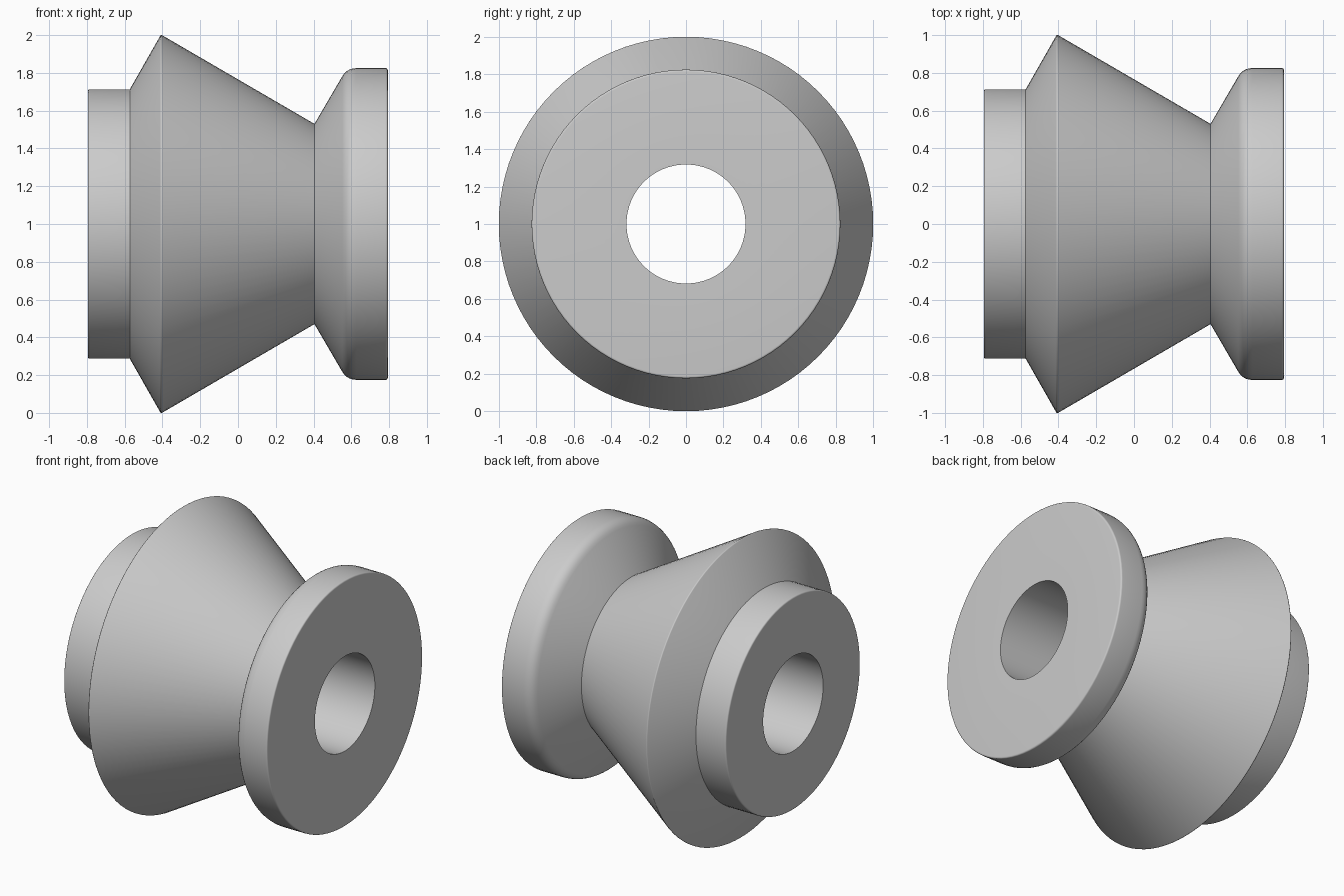
import bpy, bmesh, math
from mathutils import Vector, Matrix

cube = bpy.data.objects.get("Cube")
if cube:
    bpy.data.objects.remove(cube, do_unlink=True)

SEGMENTS = 96

# Plain grey material
grey = bpy.data.materials.new("plain_grey")
grey.use_nodes = True
colour = (0.6, 0.6, 0.6, 1)
grey.diffuse_color = colour
grey.node_tree.nodes["Principled BSDF"].inputs["Base Color"].default_value = colour

# Half section as (x, radius, corner rounding), from the bore outward and back
SECTION = [
    (-0.795, 0.318, 0), (-0.795, 0.713, 0.012), (-0.573, 0.713, 0),
    (-0.408, 1.003, 0.008), (0.405, 0.53, 0), (0.577, 0.825, 0.05),
    (0.793, 0.825, 0.012), (0.793, 0.318, 0),
]


def rounded(section, steps=5):
    """Replace each rounded corner with a short curve between its two edges."""
    points = []
    for i, (x, r, cut) in enumerate(section):
        corner = Vector((x, r))
        if not cut:
            points.append(corner)
            continue
        before = Vector(section[i - 1][:2])
        after = Vector(section[(i + 1) % len(section)][:2])
        a = corner + (before - corner).normalized() * cut
        b = corner + (after - corner).normalized() * cut
        for s in range(steps + 1):
            t = s / steps
            points.append(a * (1 - t) ** 2 + corner * 2 * t * (1 - t) + b * t ** 2)
    return points


def turned_part(name, section, material):
    """Turn a closed section around the x axis."""
    bm = bmesh.new()
    profile = rounded(section)
    rings = []
    for s in range(SEGMENTS):
        turn = Matrix.Rotation(math.tau * s / SEGMENTS, 3, 'X')
        rings.append([bm.verts.new(turn @ Vector((p.x, 0, p.y))) for p in profile])
    count = len(profile)
    for s, ring in enumerate(rings):
        following = rings[(s + 1) % SEGMENTS]
        for i in range(count):
            j = (i + 1) % count
            bm.faces.new((ring[i], ring[j], following[j], following[i]))
    bmesh.ops.recalc_face_normals(bm, faces=bm.faces)
    mesh = bpy.data.meshes.new(name)
    bm.to_mesh(mesh)
    bm.free()
    mesh.materials.append(material)
    part = bpy.data.objects.new(name, mesh)
    bpy.context.collection.objects.link(part)
    part.location.z = 1
    bpy.ops.object.select_all(action='DESELECT')
    part.select_set(True)
    bpy.context.view_layer.objects.active = part
    bpy.ops.object.shade_smooth_by_angle(angle=math.radians(25))
    return part


# Roller with collar, double cone, flange and through bore
turned_part("grooved_roller", SECTION, grey)
